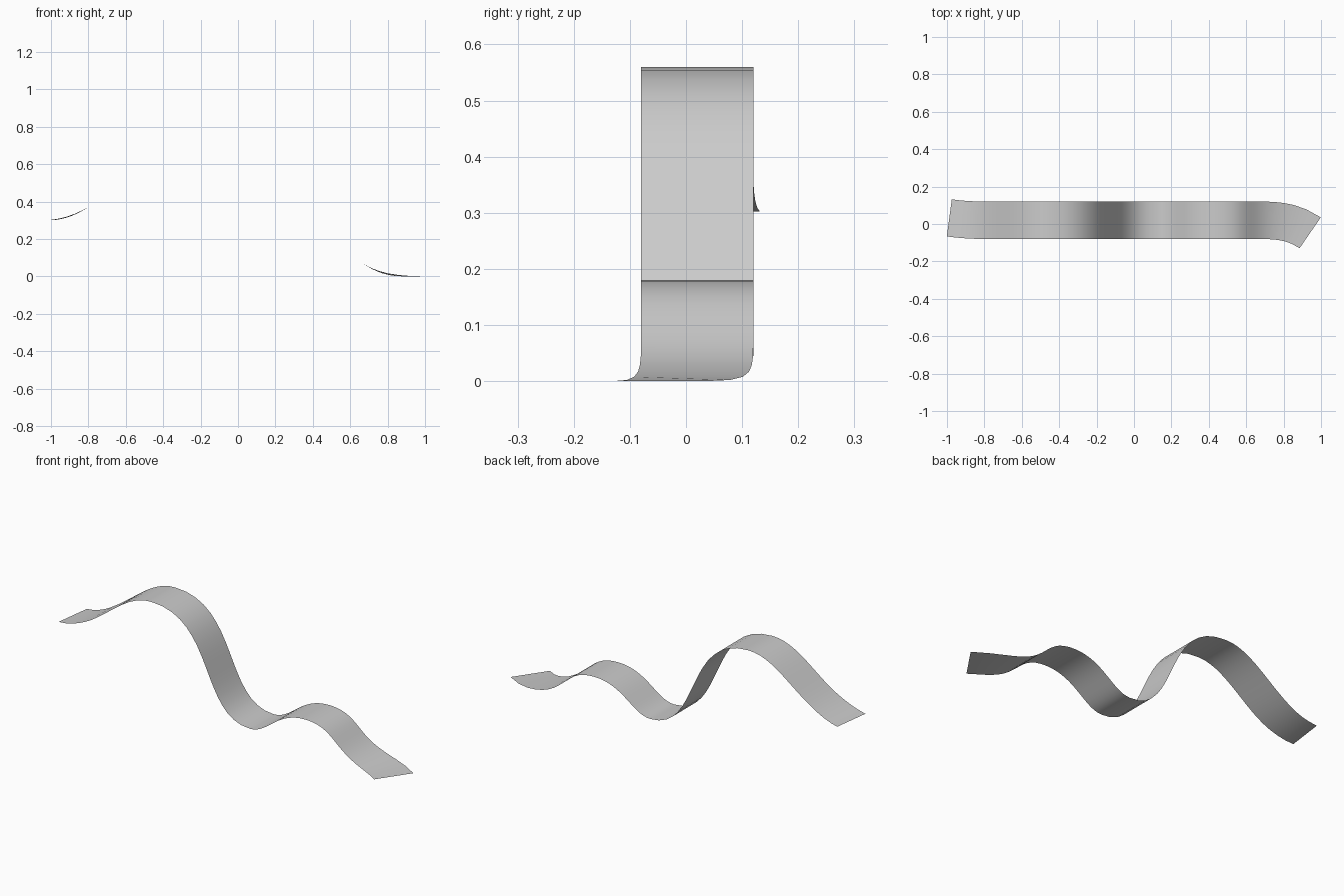
import bpy
import bmesh
from mathutils import Vector
from mathutils.geometry import interpolate_bezier

cube = bpy.data.objects.get("Cube")
if cube:
    bpy.data.objects.remove(cube, do_unlink=True)

HALF_WIDTH = 0.1
STEPS = 16

# Side profile of the ribbon: knot, incoming handle, outgoing handle (x, z)
knots = [
    ((-0.9875, 0.302), None, (-0.75, 0.328)),
    ((-0.45, 0.56), (-0.64, 0.56), (-0.075, 0.56)),
    ((0.125, 0.045), (-0.17, 0.045), (0.23, 0.045)),
    ((0.45, 0.18), (0.28, 0.18), (0.66, 0.18)),
    ((0.942, 0.0), (0.595, 0.0), None),
]


def sideways(x):
    """Plan-view offset and slope: straight, with both ends veering off."""
    if x > 0.65:
        t = (x - 0.65) / 0.292
        return 0.02 - 0.067 * t ** 3, -0.067 * 3 * t * t / 0.292
    if x < -0.8:
        t = (-0.8 - x) / 0.1875
        return 0.02 + 0.0125 * t * t, -0.025 * t / 0.1875
    return 0.02, 0.0


# Sample the centre line
path = []
for (p0, _, h0), (p1, h1, _) in zip(knots, knots[1:]):
    pts = interpolate_bezier(Vector(p0), Vector(h0), Vector(h1), Vector(p1), STEPS + 1)
    path += pts if not path else pts[1:]

# Sweep a level crossbar along the centre line
bm = bmesh.new()
rows = []
for p in path:
    x, z = p[0], p[1]
    y, slope = sideways(x)
    across = Vector((-slope, 1, 0)).normalized() * HALF_WIDTH
    centre = Vector((x, y, z))
    rows.append((bm.verts.new(centre - across), bm.verts.new(centre + across)))
for (a, b), (c, d) in zip(rows, rows[1:]):
    bm.faces.new((a, c, d, b)).smooth = True

mesh = bpy.data.meshes.new("ribbon")
bm.to_mesh(mesh)
bm.free()
ribbon = bpy.data.objects.new("ribbon", mesh)
bpy.context.collection.objects.link(ribbon)

# Plain grey surface
grey = bpy.data.materials.new("light_grey")
grey.use_nodes = True
colour = (0.6, 0.6, 0.6, 1)
grey.diffuse_color = colour
grey.node_tree.nodes["Principled BSDF"].inputs["Base Color"].default_value = colour
mesh.materials.append(grey)
